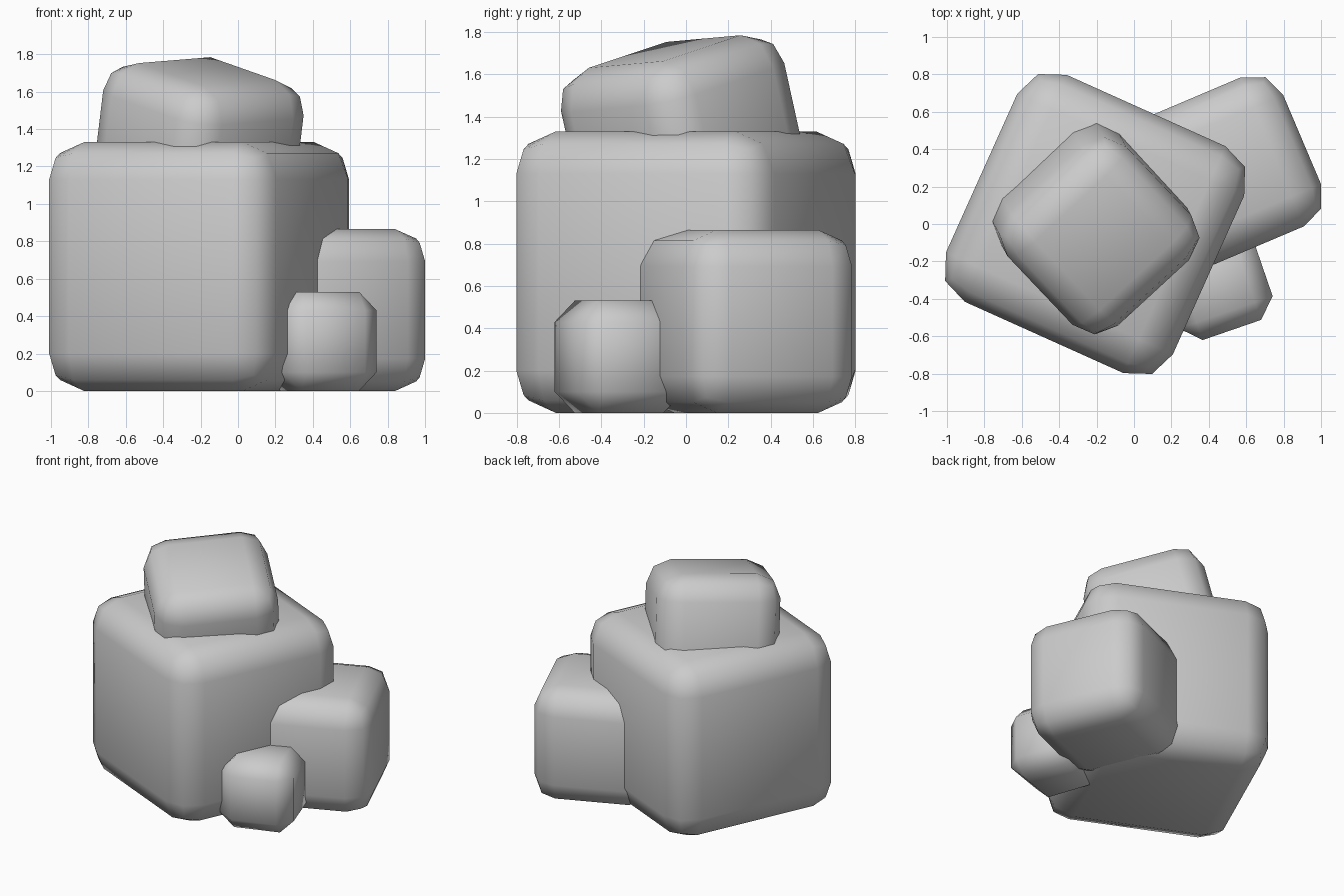
import bpy
from math import radians
from mathutils import Matrix, Vector

if "Cube" in bpy.data.objects:
    bpy.data.objects.remove(bpy.data.objects["Cube"])


def rounded_block(name, size, bevel, segments, matrix):
    """Cube with bevelled edges and fully smooth shading."""
    bpy.ops.mesh.primitive_cube_add(size=size)
    ob = bpy.context.object
    ob.name = name
    ob.matrix_world = matrix
    mod = ob.modifiers.new("rounding", 'BEVEL')
    mod.width = bevel
    mod.segments = segments
    mod.limit_method = 'NONE'
    bpy.ops.object.shade_smooth()
    return ob


def standing(x, y, size, angle):
    """Block resting on the ground, turned about z."""
    return Matrix.Translation((x, y, size / 2)) @ Matrix.Rotation(radians(angle), 4, 'Z')


# Blocks on the ground
rounded_block("large_rock", 1.33, 0.20, 2, standing(-0.208, 0.0, 1.33, -24.2))
rounded_block("medium_rock", 0.865, 0.173, 2, standing(0.50, 0.284, 0.865, 23))
rounded_block("small_rock", 0.53, 0.10, 1, standing(0.437, -0.316, 0.53, 19))

# Tilted block sunk into the top of the large one
up = Vector((0.12, -0.22, 1)).normalized()
side = Vector((0.39, 0.36, 0.03))
side = (side - up * side.dot(up)).normalized()
rot = Matrix((side, up.cross(side), up)).transposed().to_4x4()
centre = Vector((-0.165, -0.10, 1.7075)) - up * 0.4325
rounded_block("top_rock", 0.865, 0.173, 2, Matrix.Translation(centre) @ rot)
